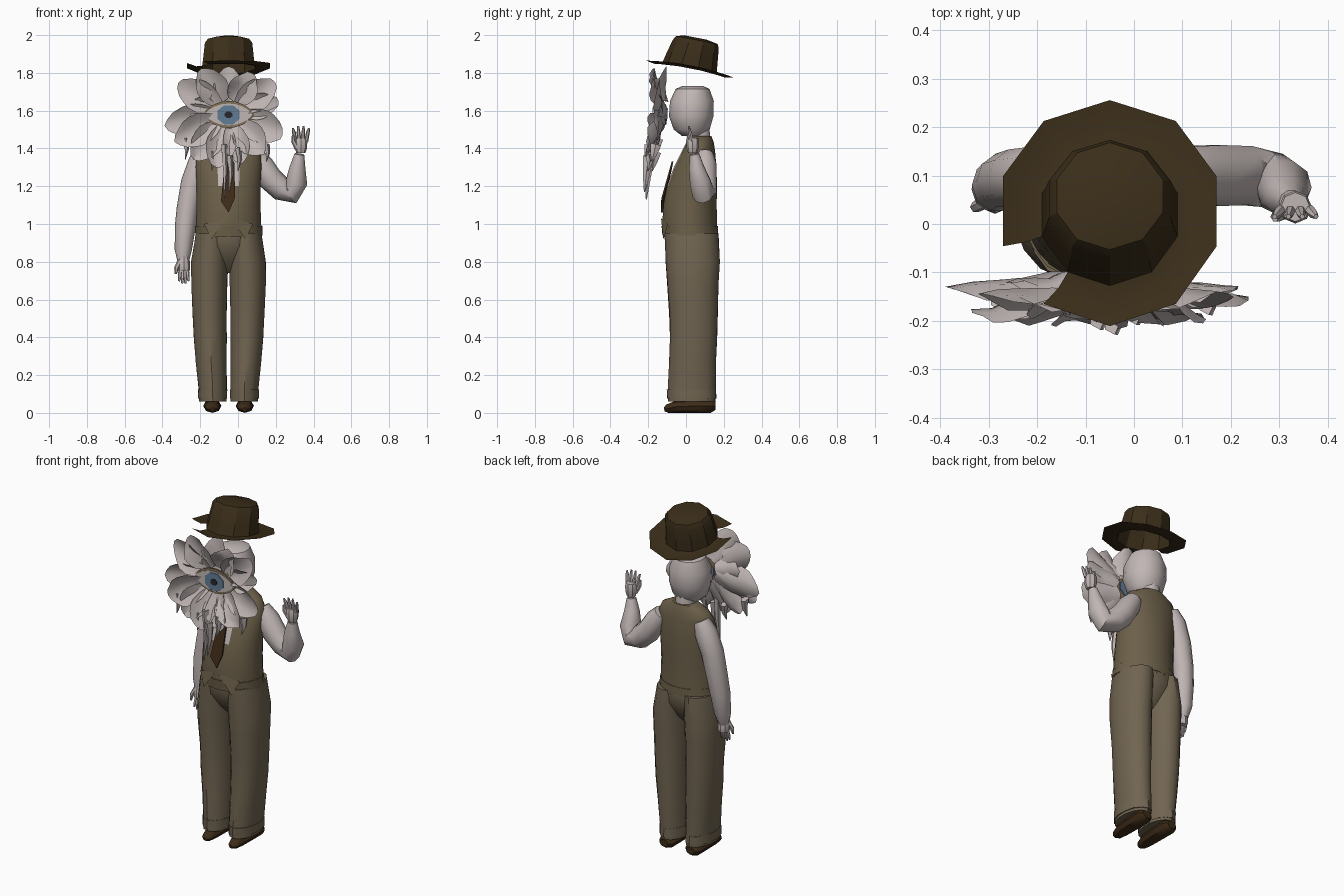
import bpy, bmesh, math, random
from mathutils import Vector, Matrix

random.seed(4)
if "Cube" in bpy.data.objects:
    bpy.data.objects.remove(bpy.data.objects["Cube"], do_unlink=True)

CX = -0.05  # body centre line


def material(name, *rgb):
    m = bpy.data.materials.new(name)
    m.use_nodes = True
    m.diffuse_color = (*rgb, 1)
    b = m.node_tree.nodes["Principled BSDF"]
    b.inputs["Base Color"].default_value = (*rgb, 1)
    b.inputs["Roughness"].default_value = 0.8
    return m


pale = material("pale_grey", 0.53, 0.47, 0.46)
olive = material("trouser_olive", 0.165, 0.13, 0.083)
moss = material("vest_olive", 0.15, 0.116, 0.067)
felt = material("hat_brown", 0.043, 0.027, 0.01)
leather = material("leather_brown", 0.045, 0.024, 0.009)
blue = material("iris_blue", 0.12, 0.2, 0.3)
black = material("pupil_dark", 0.02, 0.02, 0.025)
gold = material("lid_tan", 0.22, 0.16, 0.09)


def finish(name, bm, *mats, angle=40):
    bmesh.ops.recalc_face_normals(bm, faces=bm.faces)
    me = bpy.data.meshes.new(name)
    bm.to_mesh(me)
    bm.free()
    for m in mats:
        me.materials.append(m)
    ob = bpy.data.objects.new(name, me)
    bpy.context.collection.objects.link(ob)
    bpy.ops.object.select_all(action="DESELECT")
    ob.select_set(True)
    bpy.context.view_layer.objects.active = ob
    bpy.ops.object.shade_smooth_by_angle(angle=math.radians(angle))


def skin(rings, caps=(True, True)):
    """Bridge closed rings of points into a surface."""
    bm = bmesh.new()
    vs = [[bm.verts.new(p) for p in r] for r in rings]
    n = len(vs[0])
    for a, b in zip(vs, vs[1:]):
        for i in range(n):
            j = (i + 1) % n
            bm.faces.new((a[i], a[j], b[j], b[i]))
    for ring, cap in zip((vs[0], vs[-1]), caps):
        if cap:
            bm.faces.new(ring)
    return bm


def stack(rings, n=16, jitter=0.0):
    """Horizontal ovals: centre x, front y, back y, z, half width."""
    out = []
    for cx, y0, y1, z, rx in rings:
        ring = []
        for i in range(n):
            a = 2 * math.pi * (i + 0.5) / n
            k = 1 + random.uniform(-jitter, jitter)
            ring.append((cx + rx * k * math.cos(a),
                         (y0 + y1) / 2 + (y1 - y0) / 2 * k * math.sin(a), z))
        out.append(ring)
    return out


def tube(name, pts, mat, n=8, ref=(0, 1, 0), squash=1.0):
    """Round limb through points x, y, z, radius."""
    ps = [Vector(p[:3]) for p in pts]
    rings = []
    for i, p in enumerate(ps):
        t = (ps[min(i + 1, len(ps) - 1)] - ps[max(i - 1, 0)]).normalized()
        s = t.cross(Vector(ref)).normalized()
        u = s.cross(t)
        angles = [2 * math.pi * k / n for k in range(n)]
        rings.append([p + pts[i][3] * (s * math.cos(a) * squash + u * math.sin(a)) for a in angles])
    finish(name, skin(rings), mat)


# Trousers, cuffs, shoes and the vest points above them
for side, s in (("left", 1), ("right", -1)):
    leg = [(0.083, -0.095, 0.155, 0.06, 0.074), (0.084, -0.095, 0.157, 0.13, 0.076),
           (0.092, -0.088, 0.16, 0.27, 0.083), (0.097, -0.085, 0.165, 0.4, 0.089),
           (0.1, -0.088, 0.168, 0.52, 0.092), (0.102, -0.1, 0.172, 0.68, 0.097),
           (0.1, -0.108, 0.178, 0.8, 0.1), (0.086, -0.113, 0.172, 0.95, 0.09)]
    rings = stack([(CX + s * c, *r) for c, *r in leg], 14, 0.015)
    finish(side + "_trouser_leg", skin(rings), olive)
    cuff = [(CX + s * 0.084, -0.1, 0.16, z, 0.078) for z in (0.075, 0.125)]
    finish(side + "_cuff", skin(stack(cuff, 14, 0.02)), olive)
    x = CX + s * 0.086
    tube(side + "_shoe", [(x, 0.155, 0.037, 0.022), (x, 0.13, 0.037, 0.037), (x, 0.04, 0.036, 0.036),
                          (x, -0.05, 0.033, 0.033), (x, -0.1, 0.022, 0.022), (x, -0.115, 0.018, 0.01)],
         leather, ref=(0, 0, 1), squash=1.3)
    bm = bmesh.new()
    bm.faces.new([bm.verts.new((CX + s * x, y, z)) for x, y, z in
                  ((0.01, -0.132, 1.03), (0.13, -0.095, 1.0), (0.09, -0.12, 0.92))])
    finish(side + "_vest_point", bm, moss)

finish("trouser_seat", skin(stack([(CX, 0.0, 0.07, 0.74, 0.06), (CX, -0.06, 0.125, 0.8, 0.12),
                                   (CX, -0.108, 0.165, 0.88, 0.168), (CX, -0.115, 0.17, 0.94, 0.175),
                                   (CX, -0.11, 0.16, 1.0, 0.168)], 18)), olive)

# Vest, with the shirt showing in the front opening
bm = skin(stack([(CX, -0.122, 0.168, 0.93, 0.176), (CX, -0.127, 0.166, 1.0, 0.174),
                 (CX, -0.12, 0.163, 1.1, 0.17), (CX, -0.102, 0.165, 1.2, 0.17),
                 (CX, -0.065, 0.162, 1.3, 0.175), (CX, -0.025, 0.155, 1.38, 0.172),
                 (CX, 0.0, 0.148, 1.43, 0.145), (CX, 0.025, 0.135, 1.465, 0.08)], 28))
for f in bm.faces:
    c = f.calc_center_median()
    if c.y < 0.02 and c.z > 1.1 and abs(c.x - CX) < 0.02 + 0.15 * (c.z - 1.1):
        f.material_index = 1
finish("vest", bm, moss, pale)
finish("vest_hem", skin(stack([(CX, -0.126, 0.172, 0.94, 0.18), (CX, -0.13, 0.17, 0.99, 0.178)], 20, 0.02)), moss)


def plate(name, outline, y, depth, mat):
    """Flat outline in x and z, extruded backward; y gives the front for each height."""
    finish(name, skin([[(x, y(z) + d, z) for x, z in outline] for d in (0, depth)]), mat, angle=20)


plate("tie", [(CX - 0.02, 1.33), (CX + 0.03, 1.33), (CX + 0.035, 1.14), (CX, 1.06), (CX - 0.04, 1.12)],
      lambda z: -0.132 + 0.28 * max(0, z - 1.13), 0.009, leather)

# Neck and head
tube("neck", [(CX, 0.08, 1.42, 0.055), (CX, 0.07, 1.52, 0.055)], pale, 10)
finish("head", skin(stack([(CX, -0.02, 0.09, 1.465, 0.06), (CX, -0.065, 0.125, 1.5, 0.098),
                           (CX, -0.09, 0.145, 1.57, 0.117), (CX, -0.085, 0.147, 1.65, 0.115),
                           (CX, -0.055, 0.125, 1.715, 0.085), (CX, -0.02, 0.09, 1.73, 0.05)], 14)), pale)

# Arms
tube("left_sleeve", [(0.085, 0.1, 1.37, 0.045), (0.125, 0.1, 1.31, 0.064), (0.17, 0.1, 1.24, 0.066),
                     (0.23, 0.1, 1.185, 0.064), (0.285, 0.09, 1.165, 0.06), (0.31, 0.075, 1.22, 0.058),
                     (0.315, 0.055, 1.3, 0.042), (0.325, 0.045, 1.37, 0.026)], pale, 10)
tube("right_sleeve", [(-0.17, 0.1, 1.39, 0.045), (-0.2, 0.1, 1.33, 0.062), (-0.24, 0.095, 1.22, 0.062),
                      (-0.267, 0.09, 1.08, 0.058), (-0.28, 0.08, 0.98, 0.055), (-0.29, 0.07, 0.86, 0.045),
                      (-0.29, 0.06, 0.8, 0.03)], pale, 10)


# Hands, with fingers spread above or below the palm
def hand(side, wrist, way, spread):
    w = Vector(wrist)
    palm = [(*(w + Vector((0, 0, way * h))), r) for h, r in ((0, 0.024), (0.03, 0.033), (0.065, 0.034), (0.08, 0.03))]
    tube(side + "_palm", palm, pale, 8)
    for i in range(4):
        dx = (i - 1.5) * spread
        tip = 0.15 - 0.012 * abs(i - 1.5)
        pts = [(w.x + dx * k, w.y - (0.005 + 0.03 * (k - 1)), w.z + way * h, r)
               for k, h, r in ((1, 0.065, 0.011), (1.3, 0.11, 0.01), (1.5, tip, 0.005))]
        tube(f"{side}_finger_{i + 1}", pts, pale, 6)
    tube(side + "_thumb", [(w.x - 0.02, w.y - 0.01, w.z + way * 0.025, 0.014),
                           (w.x - 0.04, w.y - 0.02, w.z + way * 0.065, 0.012),
                           (w.x - 0.042, w.y - 0.025, w.z + way * 0.095, 0.006)], pale, 6)


hand("left", (0.333, 0.035, 1.375), 1, 0.019)
hand("right", (-0.287, 0.055, 0.83), -1, 0.011)

# Flower petals around the eye
EZ = 1.58


def petal(name, deg, length, width, y0, lean):
    a = math.radians(deg)
    d, p = Vector((math.cos(a), 0, math.sin(a))), Vector((-math.sin(a), 0, math.cos(a)))
    bm = bmesh.new()
    nu, nv, grid = 6, 5, []
    for u in [k / (nu - 1) for k in range(nu)]:
        half = width * math.sin(math.pi * (0.17 + 0.6 * u))
        row = []
        for v in [k / 2 - 1 for k in range(nv)]:
            reach = 0.07 + (length - 0.07) * u * (1 - 0.2 * v * v) + random.uniform(-0.006, 0.006)
            co = Vector((CX, y0, EZ)) + d * reach + p * half * v
            co.y += lean * u - 0.045 * v * v * math.sin(math.pi * (0.1 + 0.8 * u)) + random.uniform(-0.008, 0.008)
            row.append(bm.verts.new(co))
        grid.append(row)
    for r, q in zip(grid, grid[1:]):
        for k in range(nv - 1):
            bm.faces.new((r[k], r[k + 1], q[k + 1], q[k]))
    finish(name, bm, pale)


for i, spec in enumerate([
        (148, 0.32, 0.085, -0.12, -0.02), (121, 0.28, 0.085, -0.12, -0.05), (90, 0.25, 0.08, -0.1, -0.01),
        (60, 0.25, 0.08, -0.12, -0.05), (35, 0.3, 0.085, -0.12, -0.02), (15, 0.28, 0.07, -0.1, -0.03),
        (-20, 0.31, 0.09, -0.11, -0.04), (-48, 0.28, 0.085, -0.12, -0.07), (-75, 0.27, 0.07, -0.13, -0.06),
        (-104, 0.29, 0.08, -0.12, -0.08), (-128, 0.3, 0.085, -0.12, -0.05), (207, 0.32, 0.085, -0.13, -0.05),
        (190, 0.34, 0.09, -0.1, -0.03), (170, 0.22, 0.07, -0.1, -0.02)]):
    petal(f"petal_{i + 1}", *spec)

# Ragged strands hanging from the lower petals
for i, (x, y, top, low) in enumerate([(-0.075, -0.19, 1.42, 1.13), (-0.045, -0.2, 1.36, 1.17), (-0.28, -0.15, 1.45, 1.34),
                                      (0.0, -0.18, 1.4, 1.28), (0.15, -0.16, 1.42, 1.33), (-0.14, -0.16, 1.38, 1.28)]):
    tube(f"strand_{i + 1}", [(x, y, top, 0.03), (x + 0.008, y - 0.01, (top + low) / 2, 0.02),
                             (x, y - 0.02, low, 0.003)], pale, 5, squash=0.6)


# Eye in layers, set back among the petals
def almond(w, h):
    ts = [2 * math.pi * k / 20 for k in range(20)]
    return [(CX + w * math.cos(t), EZ + h * math.sin(t) * abs(math.sin(t)) ** 0.5) for t in ts]


plate("eyelids", almond(0.135, 0.072), lambda z: -0.146, 0.009, gold)
plate("eye_white", almond(0.125, 0.058), lambda z: -0.15, 0.009, pale)
ring = [2 * math.pi * (k + 0.5) / 8 for k in range(8)]
for name, r, y, mat in (("iris", 0.064, -0.155, blue), ("iris_back", 0.064, -0.11, blue), ("pupil", 0.022, -0.159, black)):
    plate(name, [(CX + r * math.cos(t), EZ - 0.002 + 0.85 * r * math.sin(t)) for t in ring],
          lambda z: y, 0.008, mat)

# Hat: wide brim and flat-topped crown, tipped back, with a torn gap in the brim
bm = skin(stack([(0, -0.235, 0.24, 0, 0.232), (0, -0.19, 0.19, -0.008, 0.18), (0, -0.15, 0.145, 0.0, 0.147),
                 (0, -0.137, 0.138, 0.06, 0.14), (0, -0.118, 0.13, 0.135, 0.132),
                 (0, -0.105, 0.12, 0.158, 0.115), (0, -0.06, 0.06, 0.17, 0.06)], 10), caps=(False, True))
torn = [f for f in bm.faces if (c := f.calc_center_median()).z < 0.0
        and c.x < -0.08 and -0.17 < c.y < -0.07 and c.xy.length > 0.145]
bmesh.ops.delete(bm, geom=torn, context="FACES")
for v in bm.verts:
    if v.co.z < 0.004:
        v.co.z += 0.4 * v.co.x ** 2
bm.transform(Matrix.Translation((CX, 0.02, 1.82)) @ Matrix.Rotation(math.radians(-11), 4, "X"))
finish("hat", bm, felt, angle=30)
